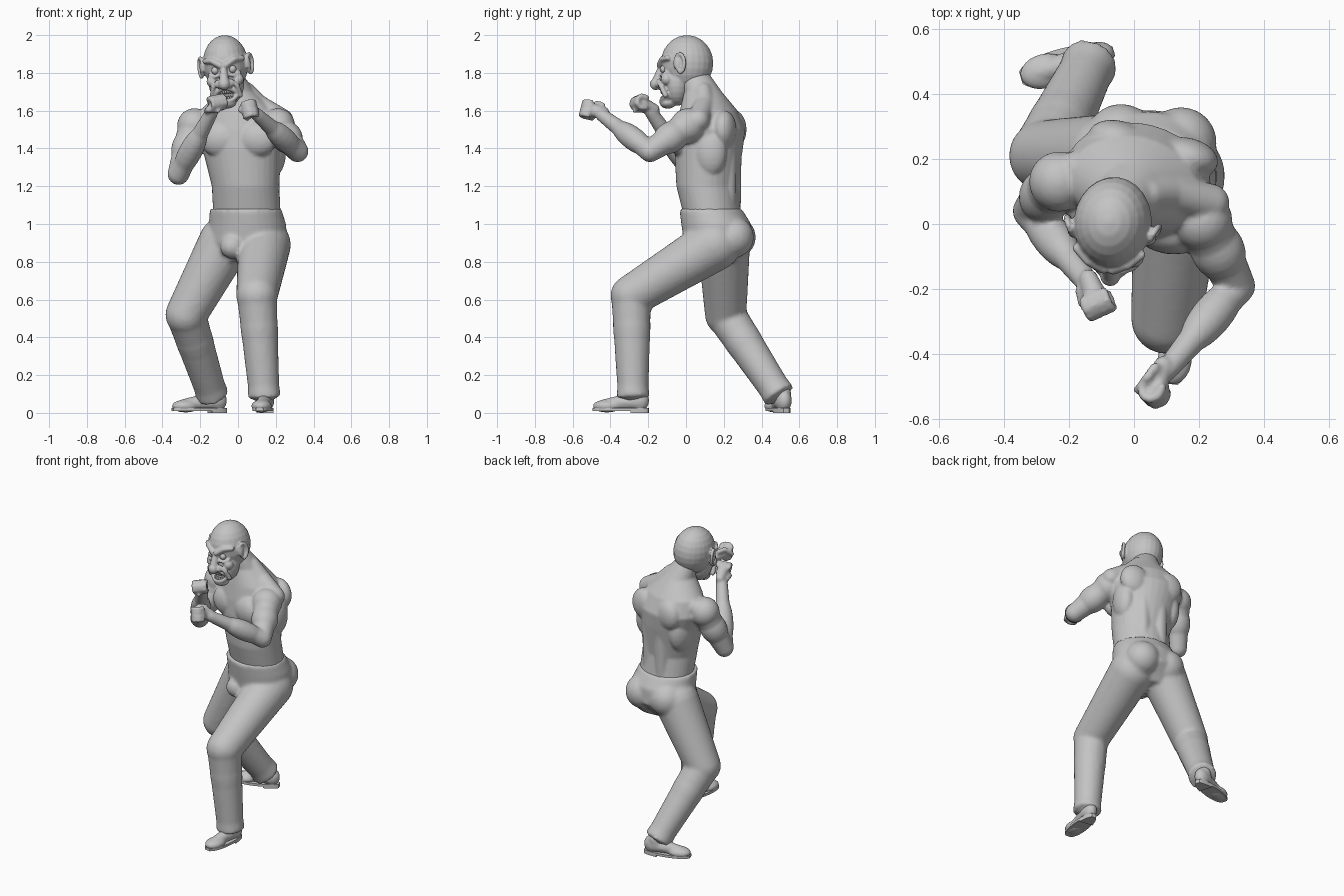
import bpy, bmesh, math
from mathutils import Vector, Matrix, Euler

cube = bpy.data.objects.get("Cube")
if cube:
    bpy.data.objects.remove(cube)

SHADE = (.55, .55, .55, 1)
grey = bpy.data.materials.new("plain_grey")
grey.use_nodes = True
grey.diffuse_color = SHADE
grey.node_tree.nodes["Principled BSDF"].inputs["Base Color"].default_value = SHADE


def arc(start, stop, steps):
    """Evenly spaced angles, given in degrees."""
    return [math.radians(start + (stop - start) * k / steps) for k in range(steps + 1)]


def loft(bm, sections, sides):
    """Join oval rings, each given as (matrix, half width, half depth), and cap the ends."""
    rings = []
    for matrix, width, depth in sections:
        rings.append([bm.verts.new(matrix @ Vector((width * math.cos(a), depth * math.sin(a), 0)))
                      for a in arc(0, 360, sides)[:-1]])
    for lower, upper in zip(rings, rings[1:]):
        for k in range(sides):
            bm.faces.new((lower[k - 1], lower[k], upper[k], upper[k - 1]))
    bm.faces.new(rings[0])
    bm.faces.new(rings[-1])


def ellipsoid(bm, matrix, size):
    """Unit ball placed by a matrix, with fewer faces when it is small."""
    sides = 24 if size > .04 else 12
    loft(bm, [(matrix @ Matrix.Translation((0, 0, math.sin(a))), math.cos(a), math.cos(a))
              for a in arc(-86, 86, sides // 2)], sides)


def blob(bm, centre, radii, turn=0):
    """Ellipsoid, optionally turned about the vertical."""
    ellipsoid(bm, Matrix.LocRotScale(Vector(centre), Euler((0, 0, turn)), Vector(radii)), max(radii))


def ball(bm, centre, radius):
    blob(bm, centre, (radius, radius, radius))


def chain(bm, path, start_radius, end_radius, round_end=True):
    """Tapered bones joined by balls along a path."""
    path = [Vector(point) for point in path]
    count = len(path) - 1
    radii = [start_radius + (end_radius - start_radius) * i / count for i in range(count + 1)]
    for i in range(count):
        low, high = path[i], path[i + 1]
        turn = (high - low).to_track_quat('Z', 'Y')
        loft(bm, [(Matrix.LocRotScale(low, turn, None), radii[i], radii[i]),
                  (Matrix.LocRotScale(high, turn, None), radii[i + 1], radii[i + 1])],
             24 if radii[i] > .04 else 12)
        ball(bm, low, radii[i])
    if round_end:
        ball(bm, path[-1], radii[-1])


def swell(bm, start, end, place, radius):
    """Muscle belly lying along the line from start to end."""
    start, end = Vector(start), Vector(end)
    length = (end - start).length * .4
    ellipsoid(bm, Matrix.LocRotScale(start.lerp(end, place), (end - start).to_track_quat('Z', 'Y'),
                                     Vector((radius, radius, length))), length)


def trunk(bm, stations, turn):
    """Level oval stations (x, y, z, half width, half depth) joined upwards."""
    spin = Matrix.Rotation(turn, 4, 'Z')
    loft(bm, [(Matrix.Translation((x, y, z)) @ spin, width, depth)
              for x, y, z, width, depth in stations], 32)


def finish(name, bm, voxel=0, smooth=4, matrix=None, flat=False):
    """Make the object, fusing overlapping volumes if a voxel size is given."""
    bmesh.ops.recalc_face_normals(bm, faces=bm.faces)
    for polygon in bm.faces:
        polygon.smooth = not flat
    mesh = bpy.data.meshes.new(name)
    bm.to_mesh(mesh)
    bm.free()
    mesh.materials.append(grey)
    obj = bpy.data.objects.new(name, mesh)
    bpy.context.collection.objects.link(obj)
    if matrix:
        obj.matrix_world = matrix
    if voxel:
        fuse = obj.modifiers.new("fuse", 'REMESH')
        fuse.mode, fuse.voxel_size, fuse.use_smooth_shade = 'VOXEL', voxel, True
        soften = obj.modifiers.new("soften", 'SMOOTH')
        soften.factor, soften.iterations = .5, smooth


# Trunk and neck
TWIST = math.radians(-14)
body = bmesh.new()
trunk(body, [(.05, .15, 1, .18, .15), (.04, .11, 1.2, .18, .16), (.02, .12, 1.4, .21, .18),
             (.01, .13, 1.5, .23, .18), (0, .12, 1.6, .2, .15), (-.01, .09, 1.7, .1, .1),
             (-.05, .04, 1.8, .07, .08)], TWIST)

# Muscles of the chest and back, mirrored in the twisted frame of the chest
chest = Matrix.Translation((.03, .115, 0)) @ Matrix.Rotation(TWIST, 4, 'Z')
for side in (1, -1):
    def on_chest(x, y, z):
        return chest @ Vector((x * side, y, z))
    pectoral, shoulder_blade = on_chest(.1, -.12, 1.45), on_chest(.11, .12, 1.5)
    flank = on_chest(.15, .05, 1.38)
    blob(body, pectoral, (.11, .065, .095), TWIST)
    blob(body, shoulder_blade, (.095, .06, .1), TWIST)
    blob(body, flank, (.065, .09, .13), TWIST)
    chain(body, [on_chest(.055, .12, z) for z in (1.05, 1.2, 1.4)], .045, .05)
    chain(body, [on_chest(.02, -.02, 1.7), on_chest(.08, 0, 1.63), on_chest(.21, 0, 1.55)], .05, .06)


def fist(bm, centre, along, back):
    """Clenched hand: palm, four curled fingers and a thumb."""
    ahead = Vector(along).normalized()
    up = Vector(back)
    up = (up - ahead * up.dot(ahead)).normalized()
    across = ahead.cross(up)

    def at(x, y, z):
        return Vector(centre) + across * x + ahead * y + up * z
    chain(bm, [at(0, -.06, 0), at(0, .02, 0)], .03, .04)
    for finger in range(4):
        x = (finger - 1.5) * .024
        curl = [at(x, .025 + .037 * math.cos(a), .034 * math.sin(a)) for a in arc(110, -130, 5)]
        chain(bm, curl, .014, .012)
    chain(bm, [at(.04, -.04, -.01), at(.05, 0, -.02), at(.01, .04, -.05)], .016, .012)


# Arms: the left reaches forward, the right guards the chin
ARMS = [
    dict(shoulder=(.21, .01, 1.52), elbow=(.315, -.19, 1.385), wrist=(.1, -.45, 1.58),
         hand=(.07, -.49, 1.6), along=(-.3, -.85, .15), back=(.9, -.3, .3)),
    dict(shoulder=(-.23, .13, 1.52), elbow=(-.315, .04, 1.265), wrist=(-.135, -.19, 1.6),
         hand=(-.12, -.22, 1.63), along=(.3, -.8, .35), back=(-.3, .3, .9)),
]
for arm in ARMS:
    shoulder, elbow, wrist = arm["shoulder"], arm["elbow"], arm["wrist"]
    ball(body, shoulder, .093)
    chain(body, [shoulder, elbow], .085, .058)
    swell(body, shoulder, elbow, .45, .083)
    chain(body, [elbow, wrist], .058, .034)
    swell(body, elbow, wrist, .35, .062)
    fist(body, arm["hand"], arm["along"], arm["back"])
finish("torso_and_arms", body, .009, 3)

# Trousers: the left leg steps forward, the right pushes from behind
trousers = bmesh.new()
trunk(trousers, [(.04, .13, 1.08, .19, .165), (.05, .16, 1, .205, .185),
                 (.05, .17, .9, .21, .18), (0, .17, .8, .1, .1)], TWIST / 2)
LEGS = [
    dict(hip=(.14, .15, .89), knee=(.1, -.29, .62), ankle=(.14, -.28, .08), seat=(.145, .25, .93)),
    dict(hip=(-.07, .2, .9), knee=(-.275, .21, .52), ankle=(-.135, .495, .09), seat=(-.04, .26, .93)),
]
for leg in LEGS:
    hip, knee, ankle = leg["hip"], leg["knee"], leg["ankle"]
    chain(trousers, [hip, knee], .14, .11)
    chain(trousers, [knee, ankle], .106, .08, round_end=False)
    swell(trousers, knee, ankle, .3, .1)
    ball(trousers, leg["seat"], .11)
    # hem, a little wider than the leg
    hem = Vector(ankle).lerp(Vector(knee), .1)
    chain(trousers, [hem, ankle], .084, .088, round_end=False)
ball(trousers, (-.03, .03, .88), .065)
finish("trousers", trousers, .012, 4)


# Shoes
def plate(bm, start, low, high):
    """Slab with the outline of a foot, from a fraction of its length to the heel."""
    steps = 24
    edge = []
    for k in range(int(start * steps), steps):
        t = (k + .5) / steps
        half_width = .06 * math.sin(math.pi * t) ** .4 * (1 - .25 * t)
        edge.append((half_width, .31 * (t - .5)))
    outline = edge + [(-x, y) for x, y in reversed(edge)]
    base = bm.faces.new([bm.verts.new((x, y, low)) for x, y in outline])
    raised = bmesh.ops.extrude_face_region(bm, geom=[base], use_keep_orig=True)["geom"]
    corners = [item for item in raised if isinstance(item, bmesh.types.BMVert)]
    bmesh.ops.translate(bm, verts=corners, vec=(0, 0, high - low))


for side, place, turn in (("left", (.135, -.345, 0), -8), ("right", (-.205, .49, 0), -74)):
    stand = Matrix.Translation(place) @ Matrix.Rotation(math.radians(turn), 4, 'Z')
    upper = bmesh.new()
    blob(upper, (0, -.075, .036), (.054, .075, .034))
    blob(upper, (0, .095, .065), (.043, .056, .06))
    chain(upper, [(0, -.09, .038), (0, 0, .055), (0, .09, .06)], .034, .045)
    chain(upper, [(0, .07, .06), (0, .08, .1)], .045, .045)
    finish(side + "_shoe", upper, .008, 3, stand)
    sole = bmesh.new()
    plate(sole, 0, .01, .026)
    plate(sole, .7, 0, .01)
    finish(side + "_sole", sole, matrix=stand, flat=True)

# Head, shaped about its own centre
HEAD = (Matrix.Translation((-.066, 0, 1.85)) @ Matrix.Rotation(math.radians(-6), 4, 'Z')
        @ Matrix.Rotation(math.radians(-5), 4, 'Y'))
face = bmesh.new()
blob(face, (0, .005, 0), (.12, .14, .15))             # skull
blob(face, (0, -.045, -.1), (.095, .075, .125))       # jaw
blob(face, (0, -.095, -.212), (.05, .042, .028))      # chin
chain(face, [(0, -.125, 0), (0, -.155, -.1)], .014, .028)
ball(face, (0, -.16, -.11), .032)                     # nose tip
# lips stand forward of the jaw, leaving the mouth open
for back in (0, .022):
    lips = [(.056 * math.cos(a), back - .13 + .025 * math.cos(a) ** 2, -.168 + .034 * math.sin(a))
            for a in arc(0, 360, 16)]
    chain(face, lips, .012, .012)
for side in (1, -1):
    def on_face(x, y, z):
        return Vector((x * side, y, z))
    nostril, cheek = on_face(.03, -.143, -.113), on_face(.068, -.095, -.09)
    ball(face, nostril, .018)
    ball(face, cheek, .032)
    brow = [on_face(.1, -.085, .02), on_face(.06, -.12, .018), on_face(.014, -.138, -.01)]
    chain(face, brow, .014, .018)
    smile_fold = [on_face(.035, -.14, -.095), on_face(.065, -.125, -.125), on_face(.075, -.1, -.175)]
    chain(face, smile_fold, .012, .014)
    eye_bag = [on_face(.02, -.128, -.06), on_face(.05, -.123, -.068), on_face(.08, -.1, -.055)]
    chain(face, eye_bag, .009, .009)
    # ear with a raised rim and a lobe
    blob(face, on_face(.122, -.022, -.015), (.012, .026, .045), .35 * side)
    rim = [on_face(.13 - .012 * math.cos(a), -.02 - .026 * math.cos(a), -.01 + .05 * math.sin(a))
           for a in arc(-20, 260, 10)]
    chain(face, rim, .009, .011)
finish("head", face, .006, 2, HEAD)

# Teeth and eyes
teeth, eyes = bmesh.new(), bmesh.new()
for k in range(-3, 4):
    depth = -.125 + .0022 * k * k
    for height in (-.151, -.186):
        blob(teeth, (k * .012, depth, height), (.0065, .01, .013))
for side in (1, -1):
    ball(eyes, (.046 * side, -.113, -.034), .021)
finish("teeth", teeth, matrix=HEAD)
finish("eyes", eyes, matrix=HEAD)
